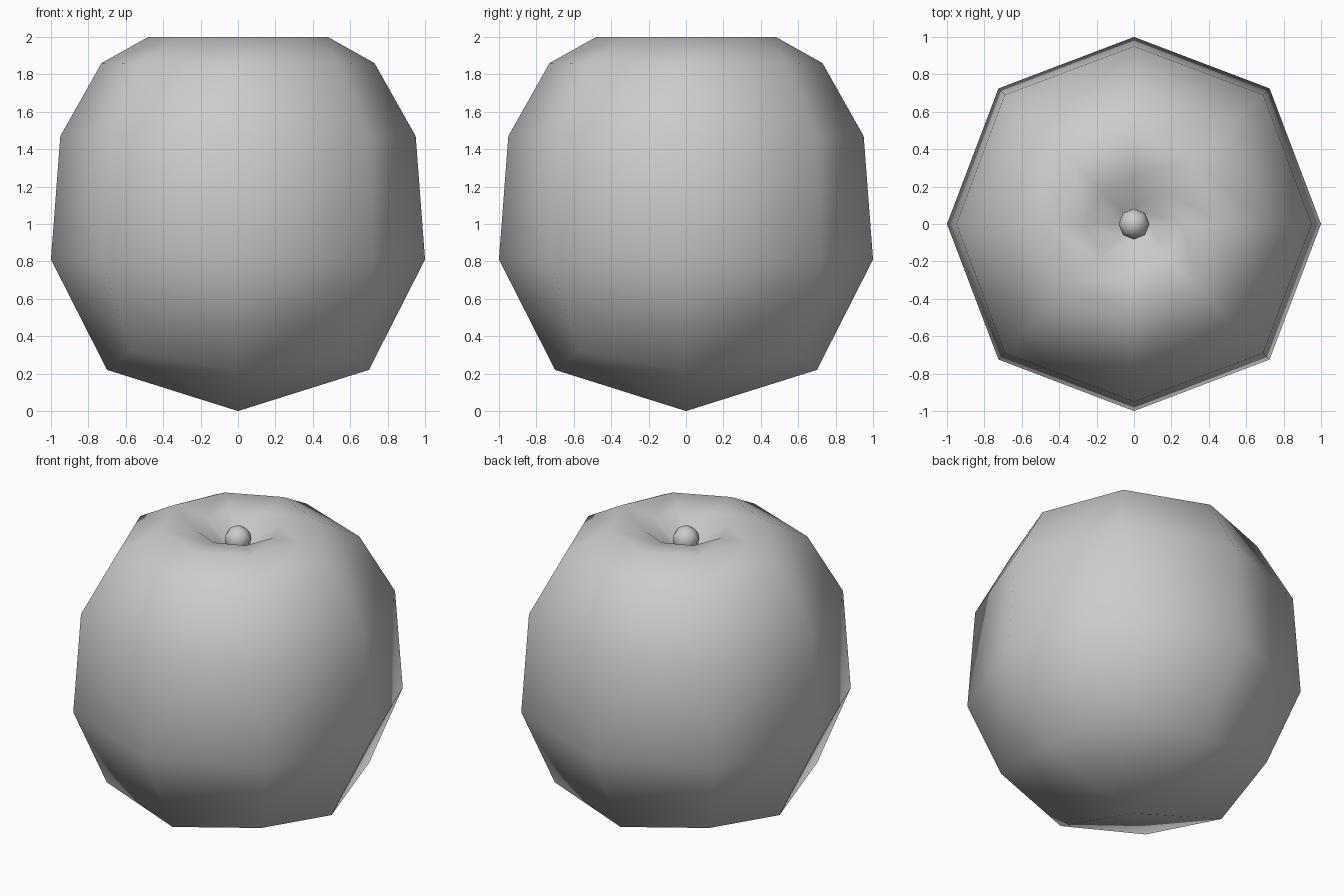
import bpy, bmesh, math

if "Cube" in bpy.data.objects:
    bpy.data.objects.remove(bpy.data.objects["Cube"])

# Eight-sided rings, bottom to top: (axis radius, axis z, diagonal radius, diagonal z)
RINGS = [
    (0.70, 0.22, 0.816, 0.32),
    (1.00, 0.81, 1.025, 0.81),
    (0.95, 1.47, 0.977, 1.47),
    (0.73, 1.86, 0.755, 1.855),
    (0.48, 2.00, 0.465, 2.00),
    (0.26, 1.975, 0.25, 1.97),
    (0.09, 1.86, 0.09, 1.86),
]


def finish(bm, name):
    bmesh.ops.recalc_face_normals(bm, faces=bm.faces)
    mesh = bpy.data.meshes.new(name)
    bm.to_mesh(mesh)
    bm.free()
    for p in mesh.polygons:
        p.use_smooth = True
    obj = bpy.data.objects.new(name, mesh)
    bpy.context.collection.objects.link(obj)
    return obj


def add_ring(bm, ra, za, rd, zd):
    verts = []
    for i in range(8):
        r, z = (rd, zd) if i % 2 else (ra, za)
        a = i * math.pi / 4
        verts.append(bm.verts.new((r * math.cos(a), r * math.sin(a), z)))
    return verts


# Fruit body: stacked rings, rounded-cube quads underneath, dimple on top
bm = bmesh.new()
rings = [add_ring(bm, *r) for r in RINGS]
for lo, hi in zip(rings, rings[1:]):
    for i in range(8):
        j = (i + 1) % 8
        bm.faces.new((lo[i], lo[j], hi[j], hi[i]))
bottom = bm.verts.new((0, 0, 0))
dimple = bm.verts.new((0, 0, 1.83))
for i in range(0, 8, 2):
    k = (i + 2) % 8
    bm.faces.new((bottom, rings[0][k], rings[0][i + 1], rings[0][i]))
    bm.faces.new((dimple, rings[-1][i], rings[-1][i + 1], rings[-1][k]))
finish(bm, "fruit_body")

# Stem: small rounded nub in the dimple
bm = bmesh.new()
bmesh.ops.create_uvsphere(bm, u_segments=8, v_segments=8, radius=0.083)
stem = finish(bm, "stem")
stem.location = (0, 0, 1.90)
